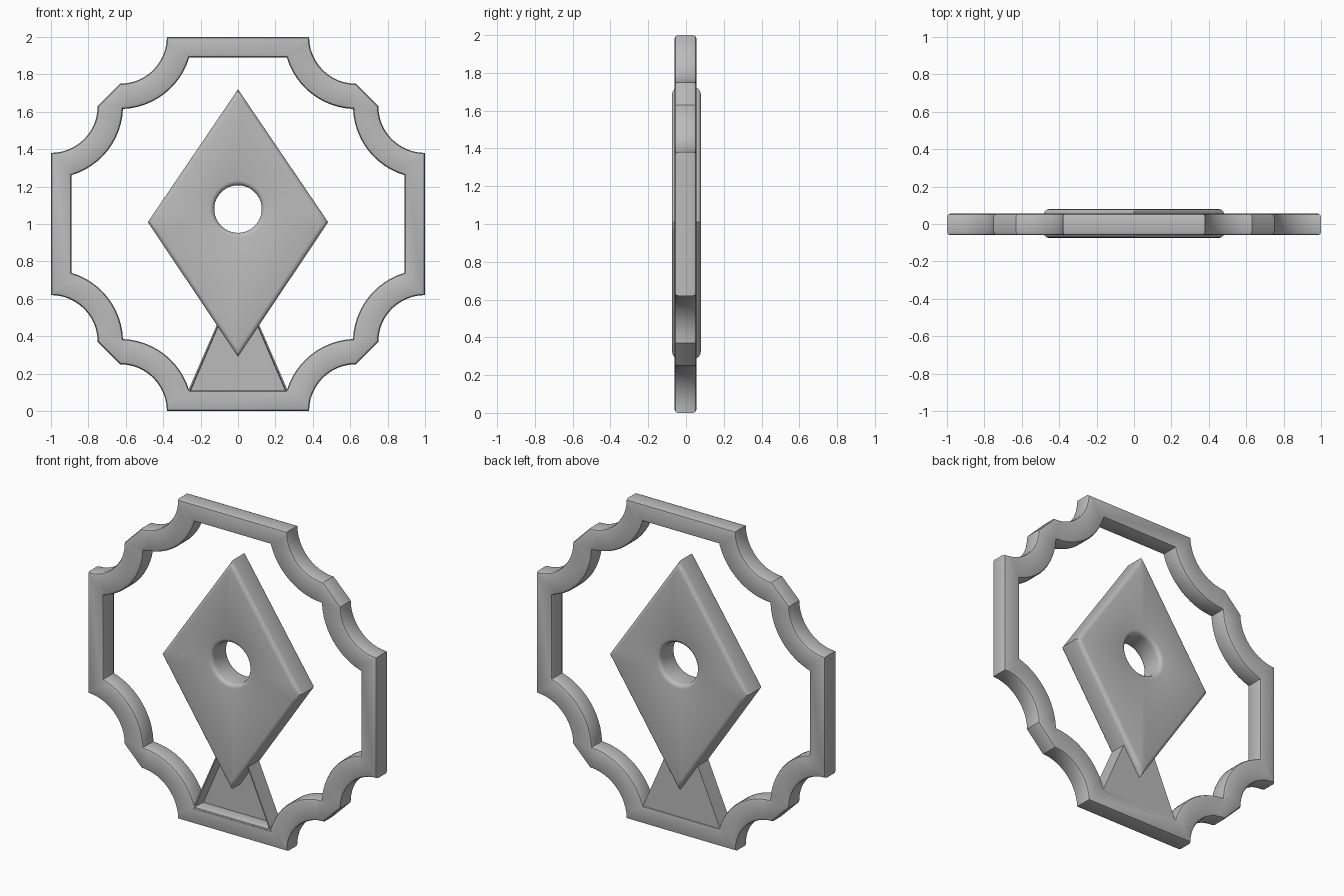
import bpy, bmesh
from math import sin, cos, pi, hypot
from mathutils import Vector

cube = bpy.data.objects.get("Cube")
if cube:
    bpy.data.objects.remove(cube, do_unlink=True)

COLOUR = (0.5, 0.5, 0.5, 1)
grey = bpy.data.materials.new("plain grey")
grey.use_nodes = True
grey.diffuse_color = COLOUR
grey.node_tree.nodes["Principled BSDF"].inputs["Base Color"].default_value = COLOUR


def finish(name, bm, smooth=35):
    """Turn the bmesh into a shaded object."""
    bmesh.ops.recalc_face_normals(bm, faces=bm.faces)
    mesh = bpy.data.meshes.new(name)
    bm.to_mesh(mesh)
    bm.free()
    mesh.materials.append(grey)
    obj = bpy.data.objects.new(name, mesh)
    bpy.context.collection.objects.link(obj)
    bpy.ops.object.select_all(action="DESELECT")
    obj.select_set(True)
    bpy.context.view_layer.objects.active = obj
    bpy.ops.object.shade_smooth_by_angle(angle=smooth * pi / 180)
    return obj


def pierced_plate(name, outer, inner, front, back, bevel, segments):
    """Plate between two outlines with equal point counts, rims rounded."""
    bm = bmesh.new()
    loops = [[bm.verts.new((x, y, z)) for x, z in line]
             for line, y in ((outer, front), (outer, back), (inner, back), (inner, front))]
    n = len(outer)
    for k in range(4):
        a, b = loops[k], loops[(k + 1) % 4]
        for i in range(n):
            j = (i + 1) % n
            bm.faces.new((a[i], a[j], b[j], b[i]))
    bmesh.ops.remove_doubles(bm, verts=bm.verts, dist=0.0005)
    bmesh.ops.recalc_face_normals(bm, faces=bm.faces)
    rims = [e for e in bm.edges
            if abs(e.verts[0].co.y - e.verts[1].co.y) < 0.001
            and len(e.link_faces) == 2 and e.calc_face_angle() > 1]
    bmesh.ops.bevel(bm, geom=rims, offset=bevel, segments=segments,
                    profile=0.5, affect="EDGES", clamp_overlap=False)
    return finish(name, bm)


def scalloped(radius, edge, diagonal, steps=12):
    """Outline with two concave scallops per quarter, around height 1."""
    off = 0.63
    start = pi + (0 if edge == 1 else math_asin((1 - edge) / radius))
    end = 1.5 * pi if not diagonal else pi * 1.5 - math_asin((off - diagonal) / radius)
    first = [(off + radius * cos(t), 1 + radius * sin(t))
             for t in (start + (end - start) * i / steps for i in range(steps + 1))]
    second = [(z, x) for x, z in reversed(first)]
    quarter = first + second
    points = []
    for turn in range(4):
        for x, z in quarter:
            for _ in range(turn):
                x, z = z, -x
            points.append((x, z + 1))
    return points


def math_asin(v):
    from math import asin
    return asin(v)


# Scalloped surrounding frame
pierced_plate("outer_frame", scalloped(0.25, 1, None), scalloped(0.385, 0.89, 0.615),
              -0.06, 0.055, 0.017, 2)

# Diamond panel with a round hole
corners = [Vector(c) for c in ((0, 1.72), (0.482, 1.01), (0, 0.29), (-0.482, 1.01))]
STEPS = 12
diamond = [corners[k].lerp(corners[(k + 1) % 4], i / STEPS)
           for k in range(4) for i in range(STEPS)]
HOLE_Z, HOLE_R, RIM = 1.08, 0.127, 0.025
hole = []
for p in diamond:
    dx, dz = p.x, p.y - HOLE_Z
    d = hypot(dx, dz)
    hole.append((HOLE_R * dx / d, HOLE_Z + HOLE_R * dz / d))
pierced_plate("diamond_panel", [tuple(p) for p in diamond], hole, -0.075, 0.08, RIM, 3)

# Triangular stand, hollowed at the front
bm = bmesh.new()
outline = ((-0.275, 0.09), (0.275, 0.09), (0, 0.72))
face = bm.faces.new([bm.verts.new((x, -0.06, z)) for x, z in outline])
back = bmesh.ops.extrude_face_region(bm, geom=[face], use_keep_orig=True)
bmesh.ops.translate(bm, vec=(0, 0.105, 0),
                    verts=[v for v in back["geom"] if isinstance(v, bmesh.types.BMVert)])
bmesh.ops.recalc_face_normals(bm, faces=bm.faces)
front_face = min(bm.faces, key=lambda f: f.calc_center_median().y)
bmesh.ops.inset_region(bm, faces=[front_face], thickness=0.015)
bmesh.ops.inset_region(bm, faces=[front_face], thickness=0.008, depth=-0.08)
finish("triangular_stand", bm)
